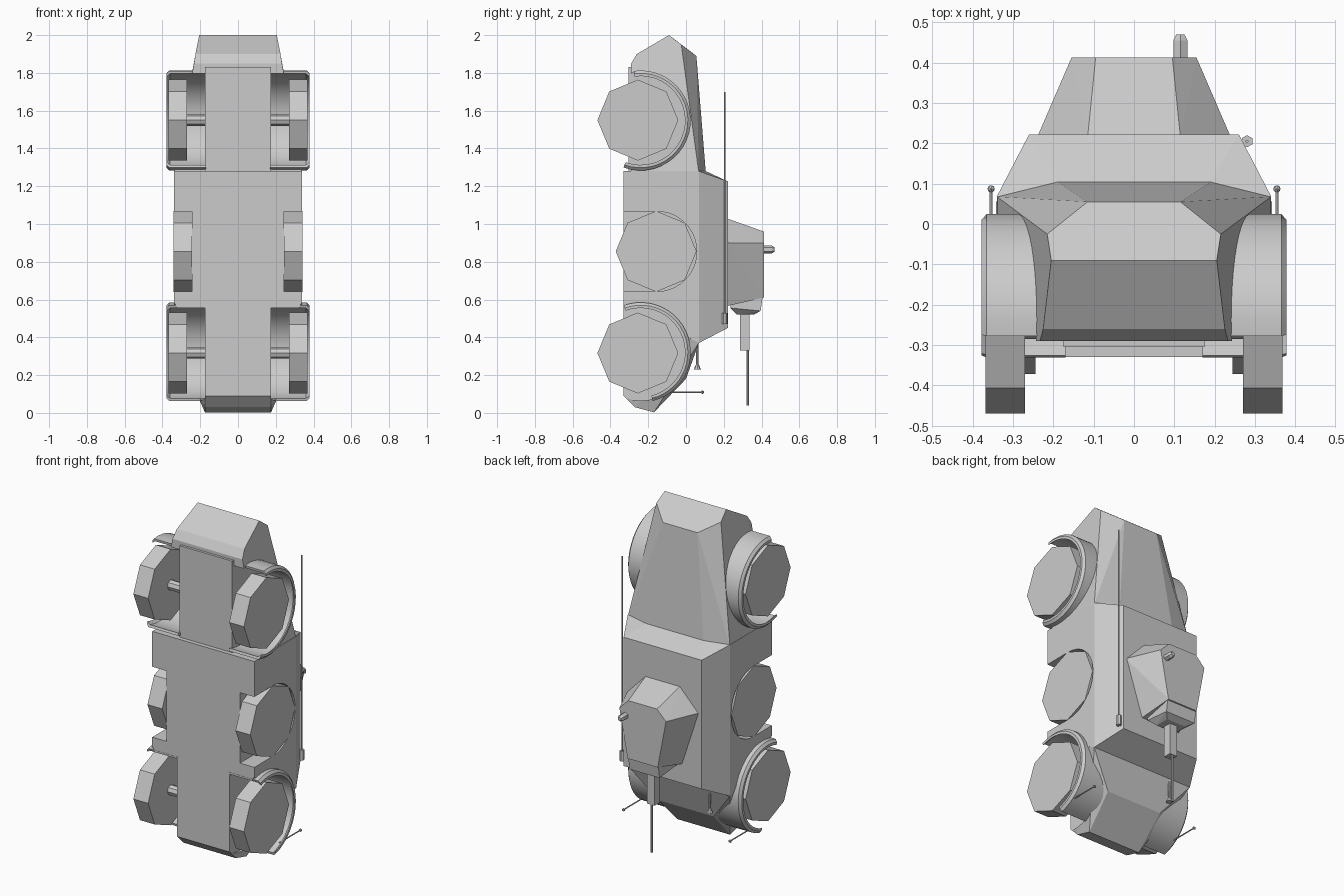
import bpy, bmesh, math
from mathutils import Vector, Matrix

cube = bpy.data.objects.get("Cube")
if cube:
    bpy.data.objects.remove(cube, do_unlink=True)

grey = bpy.data.materials.new("armour_grey")
grey.use_nodes = True
GREY = (0.6, 0.6, 0.6, 1)
grey.diffuse_color = GREY
grey.node_tree.nodes["Principled BSDF"].inputs["Base Color"].default_value = GREY


def finish(name, bm):
    bmesh.ops.recalc_face_normals(bm, faces=bm.faces)
    mesh = bpy.data.meshes.new(name)
    bm.to_mesh(mesh)
    bm.free()
    mesh.materials.append(grey)
    obj = bpy.data.objects.new(name, mesh)
    bpy.context.collection.objects.link(obj)
    return obj


def shell(name, half):
    """Convex plate body from (x, y, z) corners, mirrored across x."""
    bm = bmesh.new()
    for x, y, z in half:
        for s in (-1, 1):
            bm.verts.new((s * x, y, z))
    res = bmesh.ops.convex_hull(bm, input=bm.verts[:])
    loose = [v for v in bm.verts if not v.link_faces]
    bmesh.ops.delete(bm, geom=loose, context='VERTS')
    bmesh.ops.dissolve_limit(bm, angle_limit=math.radians(1),
                             verts=bm.verts[:], edges=bm.edges[:])
    return finish(name, bm)


def rod(name, a, b, r1, r2=None, sides=8, turn=0):
    """Cylinder or cone between two points."""
    a, b = Vector(a), Vector(b)
    d = b - a
    mat = (Matrix.Translation((a + b) / 2)
           @ d.to_track_quat('Z', 'Y').to_matrix().to_4x4()
           @ Matrix.Rotation(turn, 4, 'Z'))
    bm = bmesh.new()
    bmesh.ops.create_cone(bm, cap_ends=True, segments=sides, radius1=r1,
                          radius2=r1 if r2 is None else r2,
                          depth=d.length, matrix=mat)
    return finish(name, bm)


def box(name, lo, hi):
    lo, hi = Vector(lo), Vector(hi)
    bm = bmesh.new()
    bmesh.ops.create_cube(bm, size=1, matrix=Matrix.Translation((lo + hi) / 2)
                          @ Matrix.Diagonal((*(hi - lo), 1)))
    return finish(name, bm)


def ball(name, pos, r):
    bm = bmesh.new()
    bmesh.ops.create_icosphere(bm, subdivisions=1, radius=r,
                               matrix=Matrix.Translation(pos))
    return finish(name, bm)


def smooth(obj, angle=30):
    bpy.ops.object.select_all(action='DESELECT')
    obj.select_set(True)
    bpy.context.view_layer.objects.active = obj
    bpy.ops.object.shade_smooth_by_angle(angle=math.radians(angle))


def fender(name, side, cz, start, end, steps=24):
    """Thin mudguard section swept around the wheel."""
    section = [(.17, .265), (.365, .265), (.378, .25),
               (.378, .235), (.36, .25), (.17, .25)]
    bm = bmesh.new()
    rings = []
    for i in range(steps + 1):
        a = math.radians(start + (end - start) * i / steps)
        rings.append([bm.verts.new((side * x, -.24 + r * math.cos(a),
                                    cz + r * math.sin(a))) for x, r in section])
    n = len(section)
    for p, q in zip(rings, rings[1:]):
        for k in range(n):
            bm.faces.new((p[k], p[(k + 1) % n], q[(k + 1) % n], q[k]))
    bm.faces.new(rings[0])
    bm.faces.new(rings[-1])
    smooth(finish(name, bm))


# Hull: nose, middle and tail armour bodies
nose = shell("nose_hull", [
    (.34, -.33, .6), (.34, .068, .6), (.34, .068, .37), (.2, .068, .37),
    (.185, 0, .18), (.175, -.17, .003), (.175, -.27, .03), (.175, -.33, .09)])
middle = shell("middle_hull", [
    (.34, -.33, .58), (.34, -.33, 1.28), (.34, .068, 1.28), (.34, .068, .37),
    (.19, .105, 1.28), (.26, .222, 1.225), (.26, .222, .45), (.3, -.1, .45)])
tail = shell("tail_hull", [
    (.34, -.29, 1.27), (.34, .068, 1.27), (.19, .105, 1.27),
    (.235, -.29, 1.81), (.233, -.29, 1.85), (.225, -.26, 1.9),
    (.205, -.09, 2), (.215, -.025, 1.95), (.115, .055, 1.89)])
box("belly_plate", (-.175, -.305, 1.25), (.175, -.1, 1.83))

# Wheel bays cut out of the hull
FRONT, MID, REAR = .32, .855, 1.548


def cut(targets, cutter):
    cutter.hide_render = True
    cutter.hide_viewport = True
    cutter.display_type = 'WIRE'
    for obj in targets:
        mod = obj.modifiers.new("bay", 'BOOLEAN')
        mod.operation = 'DIFFERENCE'
        mod.solver = 'EXACT'
        mod.object = cutter


for s, label in ((-1, "right"), (1, "left")):
    for cz, y, r, x, targets in ((FRONT, -.24, .255, .175, (nose, middle)),
                                 (MID, -.155, .212, .244, (middle,)),
                                 (REAR, -.24, .255, .175, (tail, middle))):
        cut(targets, rod(f"{label}_bay_cutter", (s * x, y, cz), (s * .6, y, cz), r, sides=40))
    cut((middle,), box(f"{label}_bay_slot_cutter",
                       (min(s * .244, s * .6), -.5, MID - .212),
                       (max(s * .244, s * .6), -.155, MID + .212)))

    # Octagonal wheels and their axles
    for name, y, cz, x in (("front", -.255, .317, .27), ("middle", -.158, MID, .244),
                           ("rear", -.255, 1.55, .27)):
        rod(f"{label}_{name}_wheel", (s * x, y, cz), (s * (x + .098), y, cz), .214)
        rod(f"{label}_{name}_axle", (s * .15, y, cz), (s * (x + .01), y, cz), .03)

    # Mudguards
    fender(f"{label}_front_fender", s, FRONT, -76, 110)
    fender(f"{label}_rear_fender", s, REAR, -110, 98)

    # Width marker stalks
    rod(f"{label}_marker_stalk", (s * .354, -.11, .11), (s * .354, .085, .11), .004, sides=6)
    ball(f"{label}_marker_ball", (s * .354, .087, .11), .01)

# Turret and its roof periscope
shell("turret", [
    (.115, .215, 1.03), (.24, .215, .9), (.13, .215, .565),
    (.095, .412, .96), (.155, .412, .9), (.1, .412, .61)])
rod("periscope", (.115, .4, .865), (.115, .455, .865), .02, sides=6)
rod("periscope_cap", (.115, .455, .865), (.115, .469, .865), .02, .012, sides=6)

# Gun with mantlet, jacket and barrel
shell("gun_mantlet", [
    (.1, .235, .58), (.1, .405, .61), (.1, .235, .555), (.1, .395, .54),
    (.065, .27, .52), (.065, .36, .52)])
box("gun_jacket", (-.025, .285, .33), (.025, .335, .55))
rod("gun_barrel", (0, .326, .04), (0, .326, .34), .007)

# Whip antenna
rod("antenna_base", (.28, .205, .47), (.28, .205, .53), .015, sides=6)
rod("antenna_rod", (.28, .205, .53), (.28, .205, 1.7), .004, sides=6)

# Horn on the nose
rod("horn_stem", (-.2, .06, .25), (-.2, .06, .38), .006)
rod("horn_bell", (-.2, .06, .23), (-.2, .06, .26), .019, .006)
